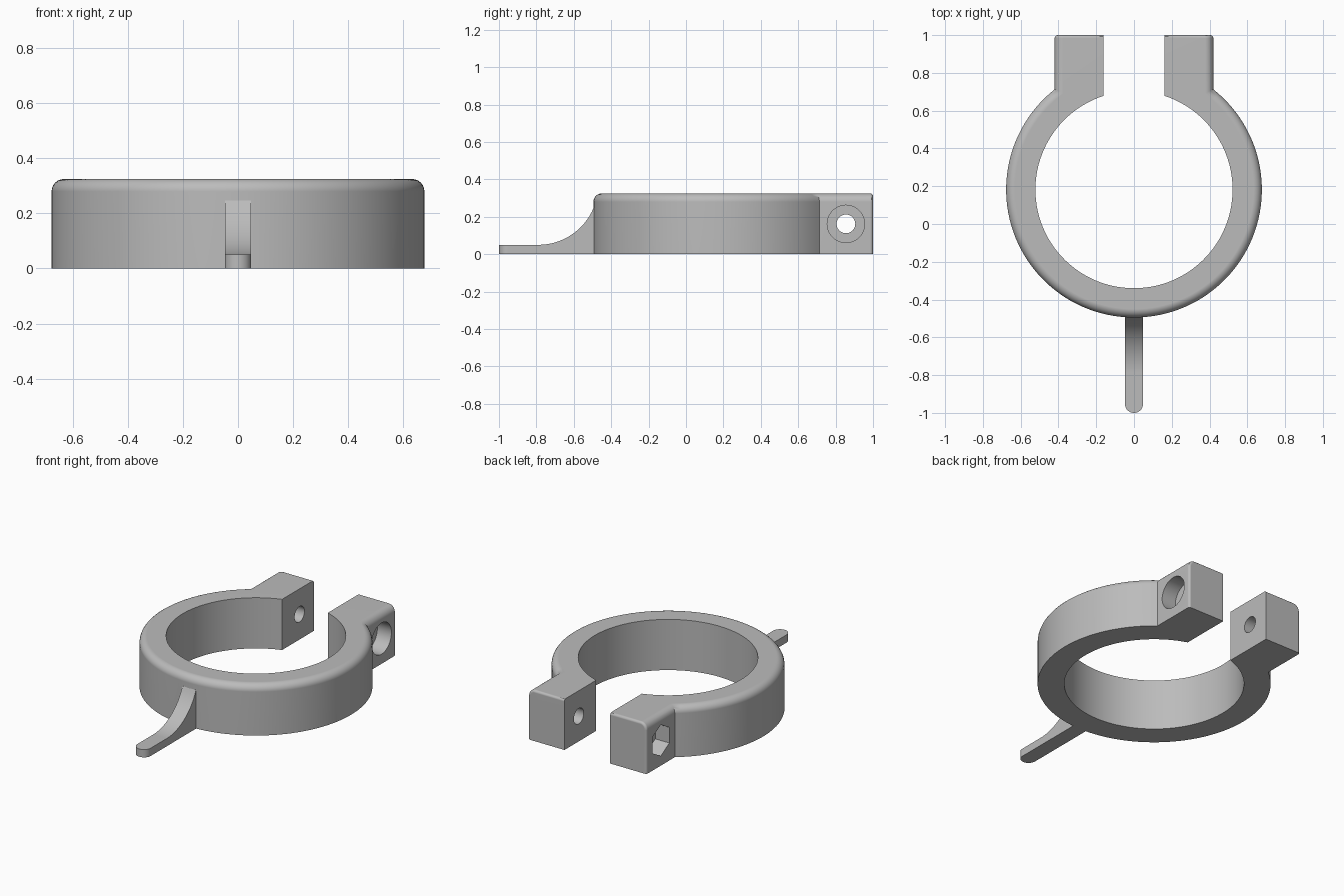
import bpy, bmesh
from math import acos, pi, sin, cos, radians, hypot
from mathutils import Matrix

if "Cube" in bpy.data.objects:
    bpy.data.objects.remove(bpy.data.objects["Cube"])

HEIGHT, OUTER, INNER, CENTRE_Y = 0.325, 0.677, 0.522, 0.182
GAP, LUG, BACK = 0.162, 0.42, 1.0
BOLT_Y, BOLT_Z = 0.855, 0.162

grey = bpy.data.materials.new("plain grey")
grey.use_nodes = True
grey.diffuse_color = (0.5, 0.5, 0.5, 1)
grey.node_tree.nodes["Principled BSDF"].inputs["Base Color"].default_value = (0.5, 0.5, 0.5, 1)


def make_object(name, bm):
    bmesh.ops.recalc_face_normals(bm, faces=bm.faces[:])
    mesh = bpy.data.meshes.new(name)
    bm.to_mesh(mesh)
    bm.free()
    mesh.materials.append(grey)
    obj = bpy.data.objects.new(name, mesh)
    bpy.context.collection.objects.link(obj)
    return obj


def prism(points, direction):
    bm = bmesh.new()
    face = bm.faces.new([bm.verts.new(p) for p in points])
    top = bmesh.ops.extrude_face_region(bm, geom=[face])["geom"]
    bmesh.ops.translate(bm, vec=direction, verts=[v for v in top if isinstance(v, bmesh.types.BMVert)])
    return bm


def bevel(bm, rule, offset, segments):
    bm.normal_update()
    edges = [e for e in bm.edges if rule(*(v.co for v in e.verts))]
    bmesh.ops.bevel(bm, geom=edges, offset=offset, segments=segments, profile=0.5,
                    affect='EDGES', clamp_overlap=False)


def arc(radius, x, steps):
    """Open arc through the front, from +x round to -x."""
    start = acos(x / radius)
    sweep = pi + 2 * start
    return [(radius * cos(start - sweep * i / steps),
             CENTRE_Y + radius * sin(start - sweep * i / steps), 0) for i in range(steps + 1)]


def smooth(obj):
    bpy.ops.object.select_all(action='DESELECT')
    obj.select_set(True)
    bpy.context.view_layer.objects.active = obj
    bpy.ops.object.shade_smooth_by_angle(angle=radians(30))
    obj.modifiers.new("flat faces", 'WEIGHTED_NORMAL').keep_sharp = True


# Clamp ring and its two lugs as one outline
outline = arc(OUTER, LUG, 96) + [(-LUG, BACK, 0), (-GAP, BACK, 0)]
outline += arc(INNER, GAP, 96)[::-1] + [(GAP, BACK, 0), (LUG, BACK, 0)]
bm = prism(outline, (0, 0, HEIGHT))


def outer_top(a, b):
    mid = (a + b) / 2
    gap_side = abs(abs(a.x) - GAP) < 1e-4 and abs(a.x - b.x) < 1e-4
    return (min(a.z, b.z) > HEIGHT - 1e-4 and hypot(mid.x, mid.y - CENTRE_Y) > 0.6
            and mid.y < BACK - 1e-3 and not gap_side)


def back_rim(a, b):
    mid = (a + b) / 2
    return min(a.y, b.y) > BACK - 1e-4 and mid.z > 1e-3 and abs(mid.x) > GAP + 1e-3


bevel(bm, outer_top, 0.045, 6)
bevel(bm, back_rim, 0.015, 3)
clamp = make_object("clamp_ring", bm)


# Bolt hole, round head recess on the left, hexagonal nut recess on the right
def cut(name, radius, sides, x, length):
    bm = bmesh.new()
    bmesh.ops.create_cone(bm, cap_ends=True, segments=sides, radius1=radius, radius2=radius, depth=length,
                          matrix=Matrix.Translation((x, BOLT_Y, BOLT_Z)) @ Matrix.Rotation(pi / 2, 4, 'Y'))
    if sides == 6:
        # Points of the hexagon face up and down
        top = max(v.co.z for v in bm.verts) - BOLT_Z
        if top < radius * 0.99:
            bmesh.ops.rotate(bm, cent=(x, BOLT_Y, BOLT_Z), verts=bm.verts[:],
                             matrix=Matrix.Rotation(pi / 6, 3, 'X'))
    cutter = make_object(name, bm)
    cutter.hide_render = True
    mod = clamp.modifiers.new(name, 'BOOLEAN')
    mod.operation, mod.solver, mod.object = 'DIFFERENCE', 'EXACT', cutter
    bpy.context.view_layer.objects.active = clamp
    bpy.ops.object.modifier_apply(modifier=name)
    bpy.data.objects.remove(cutter)


cut("bolt_hole", 0.05, 32, 0, 1.2)
cut("head_recess", 0.1, 48, LUG, 0.2)
cut("nut_recess", 0.1, 6, -LUG, 0.2)
smooth(clamp)

# Front lever: flat rounded tip sweeping up into the ring
HALF, THICK, BEND, SWEEP = 0.048, 0.05, -0.79, 0.32
side = [(-HALF, -0.42, 0), (-HALF, -1, 0), (-HALF, -1, THICK)]
for i in range(17):
    t = radians(67.5) * i / 16
    side.append((-HALF, BEND + SWEEP * sin(t), THICK + SWEEP * (1 - cos(t))))
side.append((-HALF, -0.42, side[-1][2]))
bm = prism(side, (2 * HALF, 0, 0))
bevel(bm, lambda a, b: max(a.y, b.y) < -0.999 and abs(a.x - b.x) < 1e-4, HALF - 0.0005, 8)
lever = make_object("front_lever", bm)
smooth(lever)
